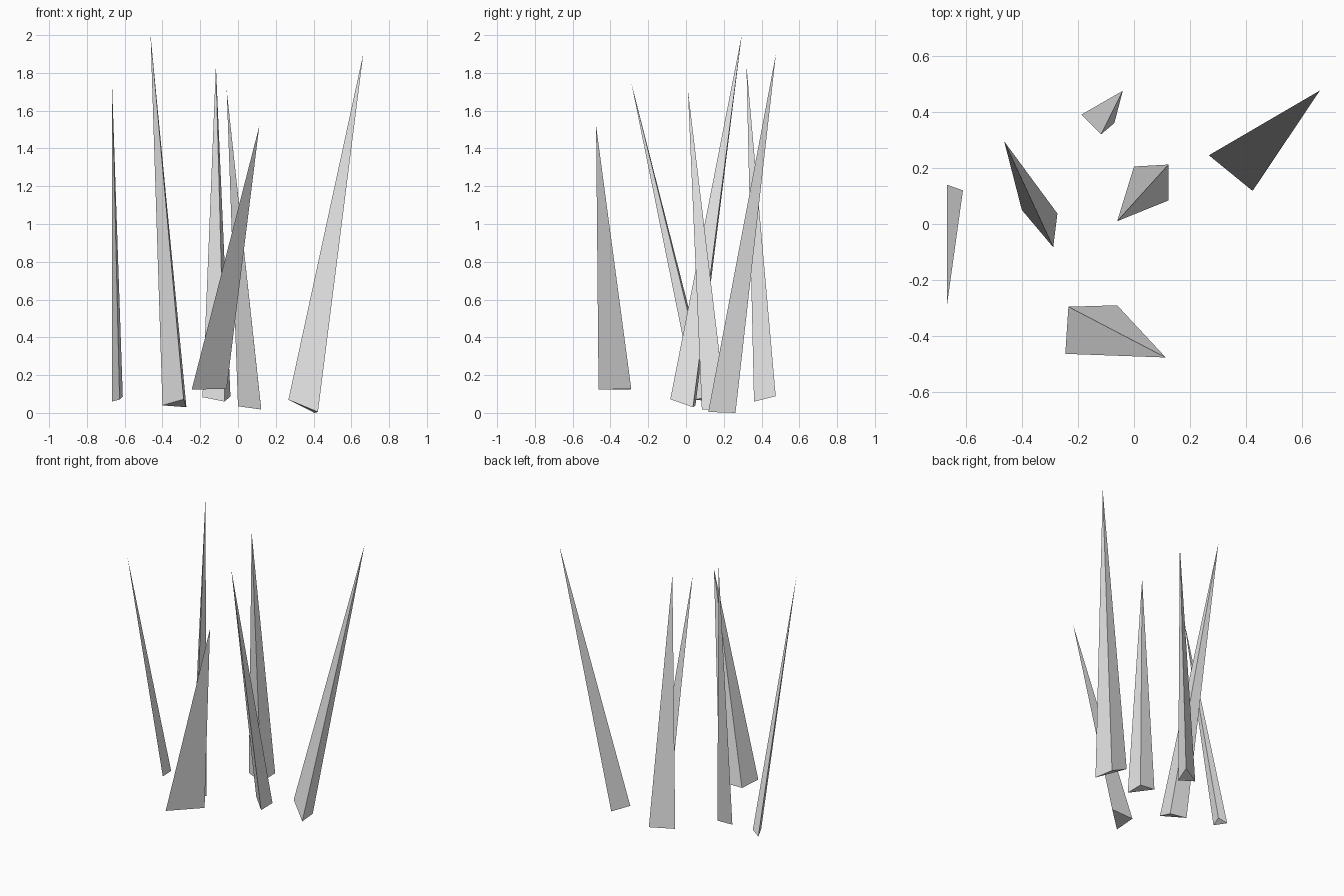
import bpy
import bmesh
from mathutils import Vector

# Remove the default cube if present
default_cube = bpy.data.objects.get("Cube")
if default_cube:
    bpy.data.objects.remove(default_cube, do_unlink=True)


def make_material(name, colour):
    material = bpy.data.materials.new(name)
    material.use_nodes = True
    material.diffuse_color = colour
    shader = next(n for n in material.node_tree.nodes if n.type == "BSDF_PRINCIPLED")
    shader.inputs["Base Color"].default_value = colour
    return material


def make_spike(name, tip, base, material):
    """Three-sided leaning spike with a closed triangular base and flat faces."""
    mesh = bpy.data.meshes.new(name)
    bm = bmesh.new()
    apex = bm.verts.new(Vector(tip))
    ring = [bm.verts.new(Vector(point)) for point in base]
    bm.faces.new(ring)
    for index, corner in enumerate(ring):
        bm.faces.new((corner, ring[index - 1], apex))
    bmesh.ops.recalc_face_normals(bm, faces=bm.faces[:])
    bm.to_mesh(mesh)
    bm.free()
    mesh.materials.append(material)
    spike = bpy.data.objects.new(name, mesh)
    bpy.context.scene.collection.objects.link(spike)
    return spike


light_grey = make_material("light grey", (0.8, 0.8, 0.8, 1))

# Each spike: tip, then the three base corners
spikes = {
    "far_right_spike": ((-.667, -.29, 1.75),
                        [(-.667, .14, .06), (-.61, .12, .087), (-.627, .05, .07)]),
    "right_tall_spike": ((-.463, .295, 2),
                         [(-.4, .05, .04), (-.288, -.083, .072), (-.273, .037, .03)]),
    "back_spike": ((-.117, .32, 1.84),
                   [(-.188, .39, .083), (-.07, .36, .06), (-.04, .475, .088)]),
    "middle_spike": ((-.06, .01, 1.71),
                     [(0, .205, .035), (.123, .212, .02), (.123, .084, .018)]),
    "front_spike": ((.113, -.476, 1.52),
                    [(-.245, -.463, .123), (-.234, -.295, .125), (-.06, -.29, .128)]),
    "left_leaning_spike": ((.663, .476, 1.9),
                           [(.267, .245, .07), (.423, .118, .005), (.405, .262, 0)]),
}

for spike_name, (tip, base) in spikes.items():
    make_spike(spike_name, tip, base, light_grey)
